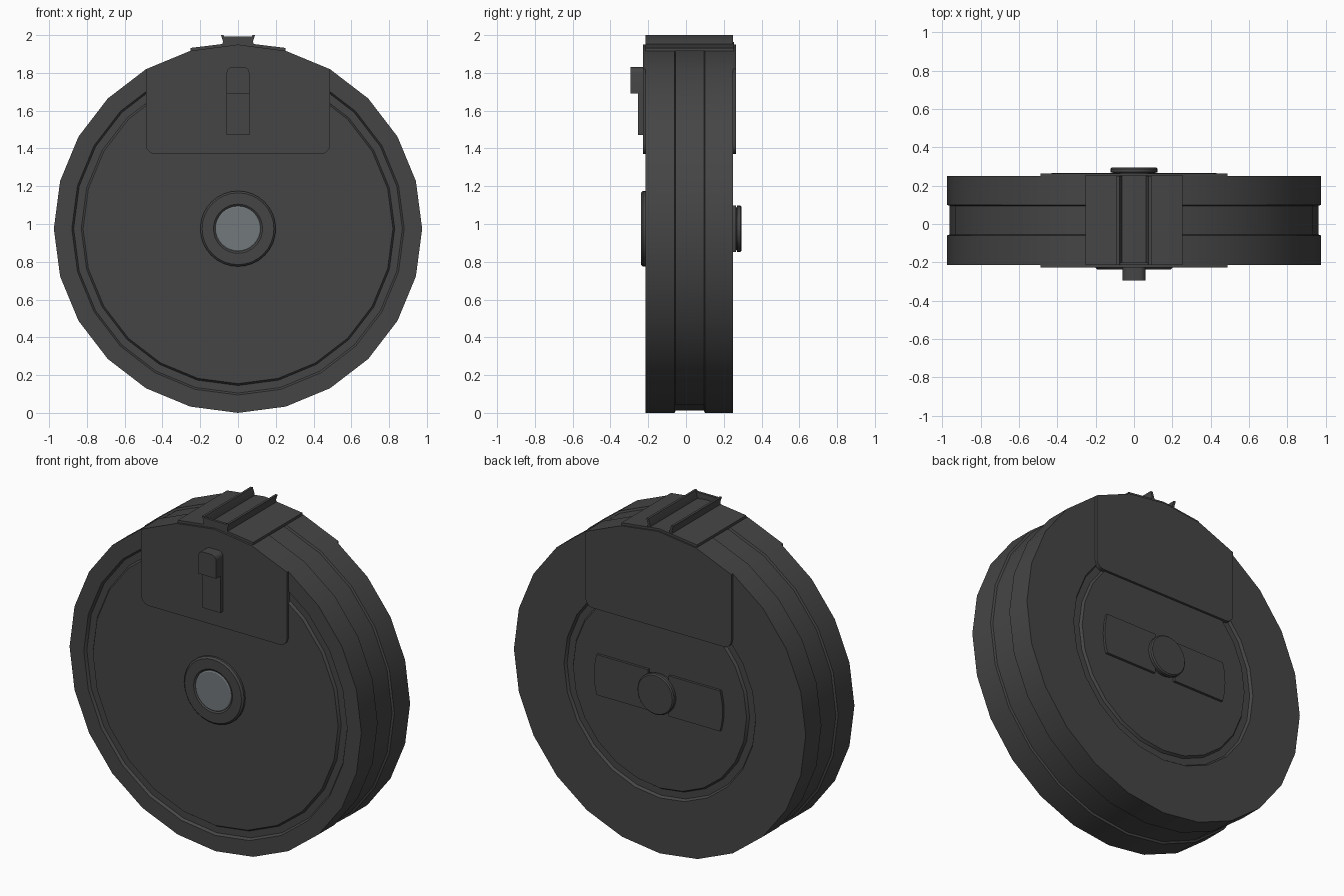
import bpy, bmesh, math
from math import sin, cos, pi, radians

if "Cube" in bpy.data.objects:
    bpy.data.objects.remove(bpy.data.objects["Cube"])

R, CZ = 0.975, 0.975          # drum radius and centre height
TOP = [(R * sin(radians(a)), CZ + R * cos(radians(a))) for a in (30, 15, 0, -15, -30)]


def material(name, rgb):
    m = bpy.data.materials.new(name)
    m.diffuse_color = (*rgb, 1)
    m.use_nodes = True
    m.node_tree.nodes["Principled BSDF"].inputs["Base Color"].default_value = m.diffuse_color
    return m


BLACK = material("dark_polymer", (0.060, 0.060, 0.060))
STEEL = material("grey_steel", (0.17, 0.19, 0.20))


def finish(name, bm, mat, angle=25):
    bmesh.ops.recalc_face_normals(bm, faces=bm.faces)
    me = bpy.data.meshes.new(name)
    bm.to_mesh(me)
    bm.free()
    ob = bpy.data.objects.new(name, me)
    bpy.context.collection.objects.link(ob)
    me.materials.append(mat)
    bpy.ops.object.select_all(action='DESELECT')
    ob.select_set(True)
    bpy.context.view_layer.objects.active = ob
    bpy.ops.object.shade_smooth_by_angle(angle=radians(angle))
    return ob


def lathe(name, profile, sides, mat):
    """Turn (radius, y) points about the drum axis and cap both ends."""
    bm = bmesh.new()
    rings = [[bm.verts.new((r * sin(2 * pi * i / sides), y, CZ + r * cos(2 * pi * i / sides)))
              for i in range(sides)] for r, y in profile]
    for a, b in zip(rings, rings[1:]):
        for i in range(sides):
            j = (i + 1) % sides
            bm.faces.new((a[i], a[j], b[j], b[i]))
    bm.faces.new(rings[0])
    bm.faces.new(rings[-1])
    return finish(name, bm, mat)


def prism(name, outline, y0, y1, mat=BLACK):
    """Extrude an (x, z) outline from y0 to y1."""
    bm = bmesh.new()
    face = bm.faces.new([bm.verts.new((x, y0, z)) for x, z in outline])
    ext = bmesh.ops.extrude_face_region(bm, geom=[face])["geom"]
    for v in ext:
        if isinstance(v, bmesh.types.BMVert):
            v.co.y = y1
    return finish(name, bm, mat)


def arc(cx, cz, r, a0, a1, n=5):
    return [(cx + r * cos(radians(a0 + (a1 - a0) * i / n)),
             cz + r * sin(radians(a0 + (a1 - a0) * i / n))) for i in range(n + 1)]


# Drum: front ring groove, rim groove and back ring groove in one profile
F, B = -0.215, 0.25
lathe("drum_body", [
    (0.82, F), (0.83, F + 0.015), (0.87, F + 0.015), (0.88, F),
    (R, F), (R, -0.06), (0.963, -0.055), (0.963, 0.095), (R, 0.10), (R, B),
    (0.64, B), (0.63, B - 0.015), (0.59, B - 0.015), (0.58, B)], 24, BLACK)

# Front and back cover plates following the drum's upper facets
plate = TOP + arc(-0.4375, 1.42, 0.05, 180, 270) + arc(0.4375, 1.42, 0.05, 270, 360)
prism("front_cover_plate", plate, -0.228, F + 0.01)
prism("back_cover_plate", plate, B - 0.01, 0.264)

# Front hub and its steel button
lathe("front_hub", [(0.2, F), (0.2, -0.228), (0.19, -0.238), (0.13, -0.238),
                    (0.12, -0.23)], 32, BLACK)
lathe("hub_button", [(0.12, F), (0.12, -0.234), (0.114, -0.238)], 32, STEEL)

# Slider on the front plate: thin strip and thicker thumb block
prism("slider_strip", [(-0.06, 1.47), (0.06, 1.47), (0.06, 1.70), (-0.06, 1.70)], -0.255, -0.22)
prism("slider_block", [(-0.06, 1.692), (0.06, 1.692)] + arc(0.03, 1.80, 0.03, 0, 90)
      + arc(-0.03, 1.80, 0.03, 90, 180), -0.295, -0.22)

# Back winding key: two wings with rounded ends and a round knob
for side, s in (("left", 1), ("right", -1)):
    wing = arc(0, CZ, 0.43, -16.5, 16.5, 6)
    wing += [(0.07, wing[-1][1]), (0.07, wing[0][1])]
    prism("key_wing_" + side, [(s * x, z) for x, z in wing], B - 0.01, 0.265)
lathe("key_knob", [(0.112, B - 0.01), (0.112, 0.268), (0.122, 0.27), (0.122, 0.288),
                   (0.115, 0.295)], 32, BLACK)

# Saddle on top of the drum
prism("top_saddle", TOP[1:4] + [(-0.252, 1.932), (0, 1.963), (0.252, 1.932)], F, 0.255)

# Flared feed channel on the saddle, closed at the front and open at the back
for side, s in (("left", -1), ("right", 1)):
    prism("channel_wall_" + side, [(s * x, z) for x, z in
          ((0.062, 1.945), (0.082, 1.945), (0.08, 1.97), (0.09, 2.0), (0.076, 2.0), (0.066, 1.97))],
          F, 0.25)
prism("channel_front_wall", [(-0.07, 1.945), (0.07, 1.945), (0.08, 1.993), (-0.08, 1.993)], F, -0.2)
